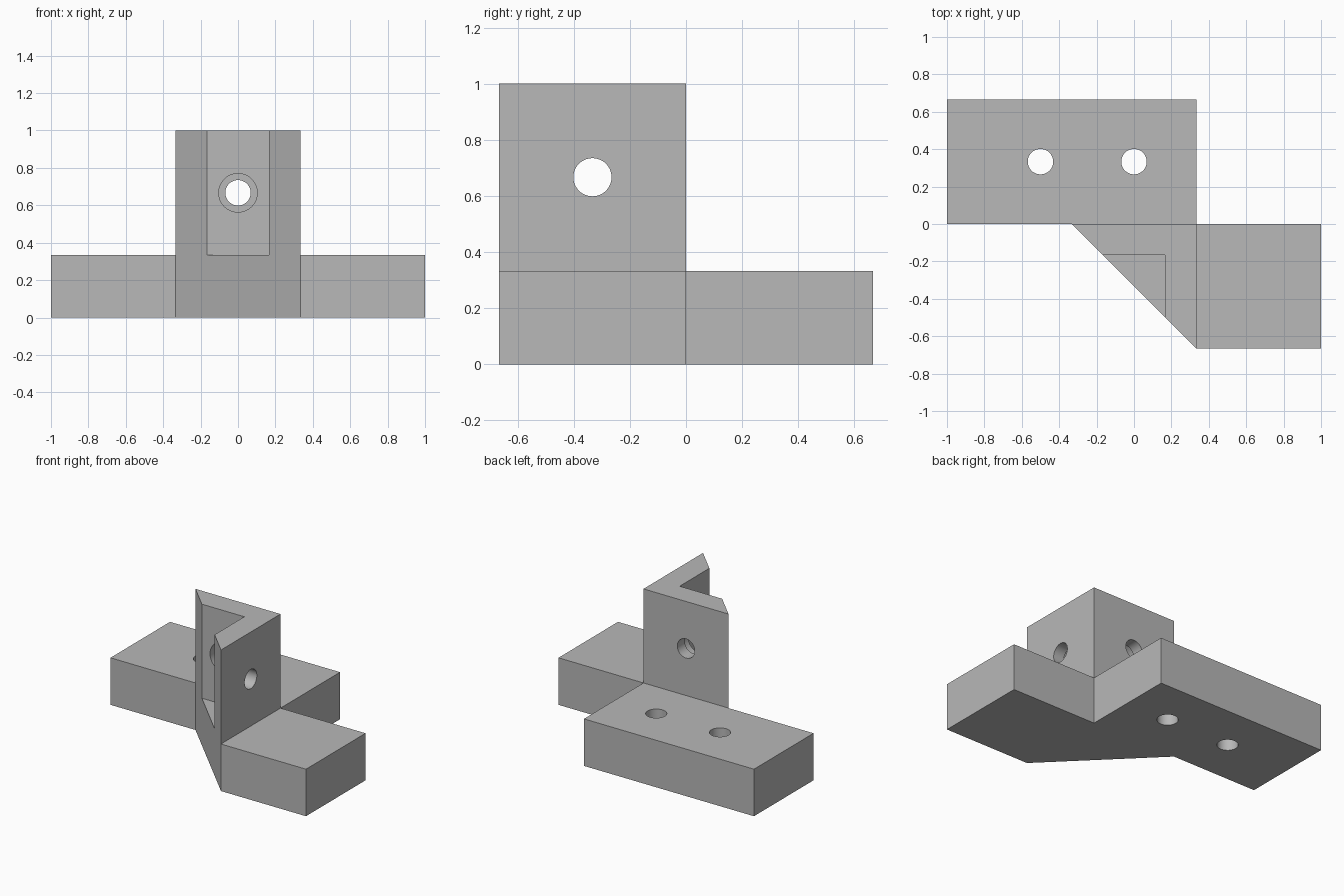
import bpy
import bmesh
import math
from mathutils import Vector

if "Cube" in bpy.data.objects:
    bpy.data.objects.remove(bpy.data.objects["Cube"], do_unlink=True)

T = 1 / 3          # plate thickness, the basic module
HALF = T / 2       # upright wall thickness
BORE = 0.068       # screw hole radius
HEAD = 0.103       # counterbore radius

grey = bpy.data.materials.new("plain grey")
grey.use_nodes = True
colour = (0.48, 0.48, 0.48, 1)
grey.diffuse_color = colour
grey.node_tree.nodes["Principled BSDF"].inputs["Base Color"].default_value = colour


def prism(name, outline, z0, z1):
    """Extrude a flat outline, given in modules, from z0 to z1."""
    bm = bmesh.new()
    face = bm.faces.new([bm.verts.new((x * T, y * T, z0)) for x, y in outline])
    top = bmesh.ops.extrude_face_region(bm, geom=[face])["geom"]
    bmesh.ops.translate(bm, vec=(0, 0, z1 - z0),
                        verts=[v for v in top if isinstance(v, bmesh.types.BMVert)])
    bmesh.ops.recalc_face_normals(bm, faces=bm.faces)
    mesh = bpy.data.meshes.new(name)
    bm.to_mesh(mesh)
    bm.free()
    mesh.materials.append(grey)
    obj = bpy.data.objects.new(name, mesh)
    bpy.context.collection.objects.link(obj)
    return obj


def combine(target, tool, operation):
    """Apply a boolean and remove the tool object."""
    mod = target.modifiers.new("combine", "BOOLEAN")
    mod.object, mod.operation, mod.solver = tool, operation, "EXACT"
    bpy.context.view_layer.objects.active = target
    bpy.ops.object.modifier_apply(modifier=mod.name)
    bpy.data.objects.remove(tool, do_unlink=True)


def drill(target, start, end, radius):
    """Cut a round hole between two points."""
    start, end = Vector(start), Vector(end)
    axis = end - start
    bpy.ops.mesh.primitive_cylinder_add(
        vertices=48, radius=radius, depth=axis.length, location=(start + end) / 2,
        rotation=axis.to_track_quat("Z", "Y").to_euler())
    cutter = bpy.context.object
    cutter.name = "hole_cutter"
    cutter.hide_render = True
    cutter.data.materials.append(grey)
    combine(target, cutter, "DIFFERENCE")


# Base: two offset plates joined by a diagonal web
bracket = prism("corner_bracket",
                [(-3, 2), (-3, 0), (-1, 0), (1, -2), (3, -2), (3, 0), (1, 0), (1, 2)], 0, T)

# Upright: two walls at a right angle with mitred ends
upright = prism("upright_walls",
                [(-1, 0), (-.5, -.5), (.5, -.5), (.5, -1.5), (1, -2), (1, 0)], T, 1)
combine(bracket, upright, "UNION")

# Vertical screw holes in the rear plate
for x in (-0.5, 0):
    drill(bracket, (x, T, -0.1), (x, T, 0.5), BORE)

# Horizontal holes through both walls, counterbored on the inside
mid = HALF / 2
z = 2 * T
drill(bracket, (0, -0.25, z), (0, 0.1, z), BORE)
drill(bracket, (0, -0.25, z), (0, -mid, z), HEAD)
drill(bracket, (0.1, -T, z), (0.45, -T, z), BORE)
drill(bracket, (0.1, -T, z), (T - mid, -T, z), HEAD)

# Merge coplanar faces and smooth the hole walls
bm = bmesh.new()
bm.from_mesh(bracket.data)
bmesh.ops.remove_doubles(bm, verts=bm.verts, dist=1e-5)
bmesh.ops.dissolve_limit(bm, angle_limit=math.radians(1), verts=bm.verts, edges=bm.edges)
for face in bm.faces:
    face.material_index = 0
bm.to_mesh(bracket.data)
bm.free()
bpy.ops.object.select_all(action="DESELECT")
bracket.select_set(True)
bpy.context.view_layer.objects.active = bracket
bpy.ops.object.shade_smooth_by_angle(angle=math.radians(30))
